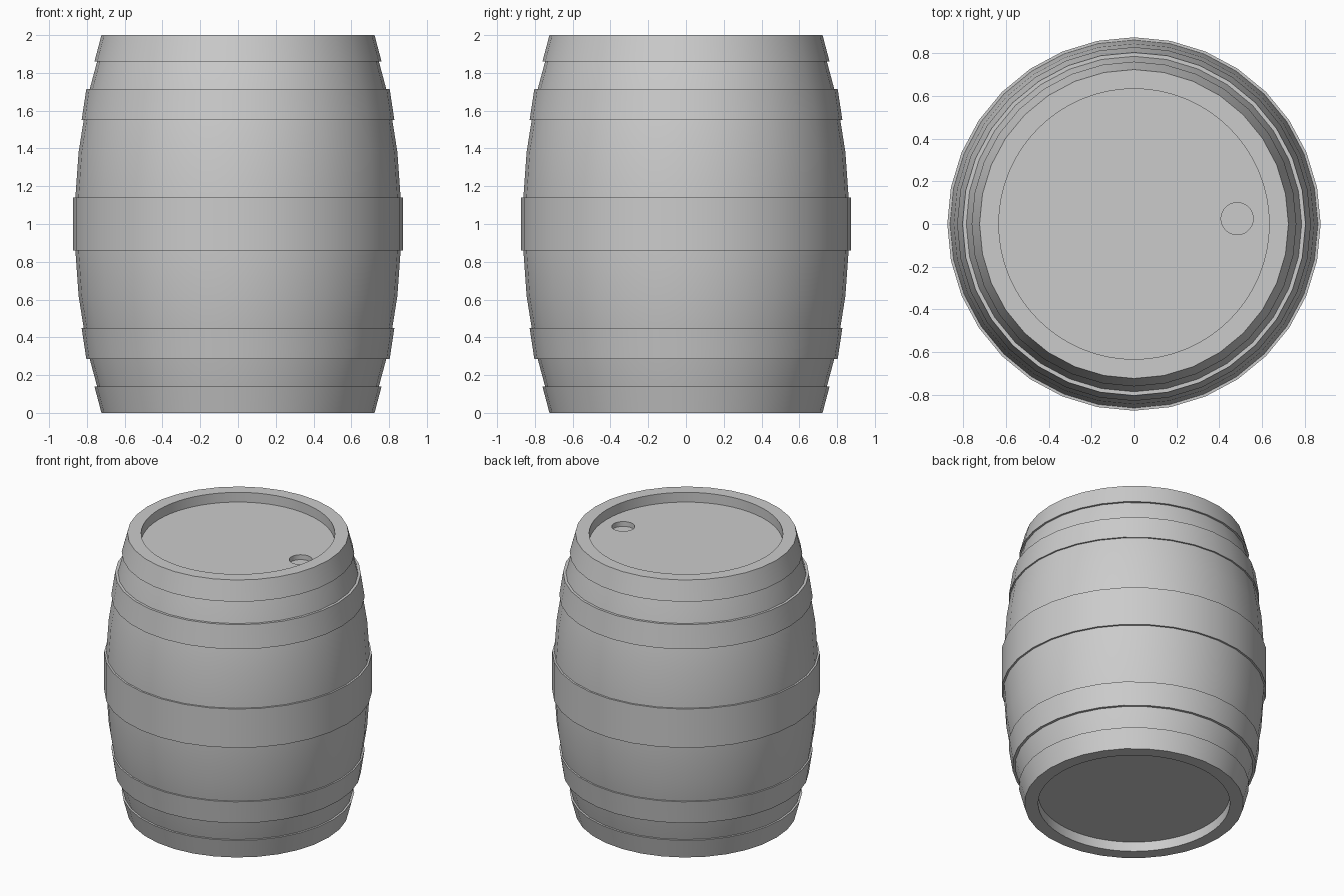
import bpy
import math

old = bpy.data.objects.get("Cube")
if old:
    bpy.data.objects.remove(old, do_unlink=True)

SIDES = 32
HEIGHT = 2.0

grey = bpy.data.materials.new("plain grey")
grey.use_nodes = True
grey.diffuse_color = (0.6, 0.6, 0.6, 1)
grey.node_tree.nodes["Principled BSDF"].inputs["Base Color"].default_value = (0.6, 0.6, 0.6, 1)


def lathe(name, profile, closed=False):
    """Turn (radius, z) points, listed bottom to top, around the z axis."""
    n = len(profile)
    verts = [(r * math.cos(math.tau * s / SIDES), r * math.sin(math.tau * s / SIDES), z)
             for s in range(SIDES) for r, z in profile]
    faces = []
    for s in range(SIDES):
        a, b = s * n, (s + 1) % SIDES * n
        for i in range(n if closed else n - 1):
            j = (i + 1) % n
            faces.append((a + i, b + i, b + j, a + j))
    if not closed:
        faces.append([s * n for s in reversed(range(SIDES))])
        faces.append([s * n + n - 1 for s in range(SIDES)])
    mesh = bpy.data.meshes.new(name)
    mesh.from_pydata(verts, [], faces)
    mesh.materials.append(grey)
    obj = bpy.data.objects.new(name, mesh)
    bpy.context.collection.objects.link(obj)
    return obj


def activate(obj):
    bpy.ops.object.select_all(action='DESELECT')
    obj.select_set(True)
    bpy.context.view_layer.objects.active = obj


def drill(obj, radius, x, y, z_low, z_high):
    """Cut a round recess between two heights."""
    bpy.ops.mesh.primitive_cylinder_add(vertices=64, radius=radius, depth=z_high - z_low,
                                        location=(x, y, (z_low + z_high) / 2))
    cutter = bpy.context.object
    cutter.hide_render = True
    cutter.data.materials.append(grey)
    activate(obj)
    mod = obj.modifiers.new("recess", 'BOOLEAN')
    mod.operation = 'DIFFERENCE'
    mod.solver = 'EXACT'
    mod.object = cutter
    bpy.ops.object.modifier_apply(modifier=mod.name)
    bpy.data.objects.remove(cutter, do_unlink=True)


# Barrel body with a collar at each end, mirrored about mid height
upper = [(0.862, 1.0), (0.861, 1.14), (0.844, 1.38), (0.817, 1.55),
         (0.785, 1.715), (0.746, 1.86), (0.76, 1.86), (0.723, HEIGHT)]
lower = [(r, HEIGHT - z) for r, z in reversed(upper[1:])]
body = lathe("barrel_body", lower + upper)

# Sunken heads at both ends and the bung hole in the top one
HEAD = 0.07
drill(body, 0.633, 0, 0, HEIGHT - HEAD, HEIGHT + 0.1)
drill(body, 0.633, 0, 0, -0.1, HEAD)
drill(body, 0.075, 0.483, 0.025, HEIGHT - HEAD - 0.035, HEIGHT)

# Hoops
middle = lathe("middle_hoop", [(0.84, 0.86), (0.874, 0.86), (0.874, 1.14), (0.84, 1.14)], True)
quarter = [(0.78, 1.55), (0.828, 1.55), (0.803, 1.715), (0.76, 1.715)]
top_hoop = lathe("upper_hoop", quarter, True)
low_hoop = lathe("lower_hoop", [(r, HEIGHT - z) for r, z in reversed(quarter)], True)

for part in (body, middle, top_hoop, low_hoop):
    activate(part)
    bpy.ops.object.shade_smooth_by_angle(angle=math.radians(30))
